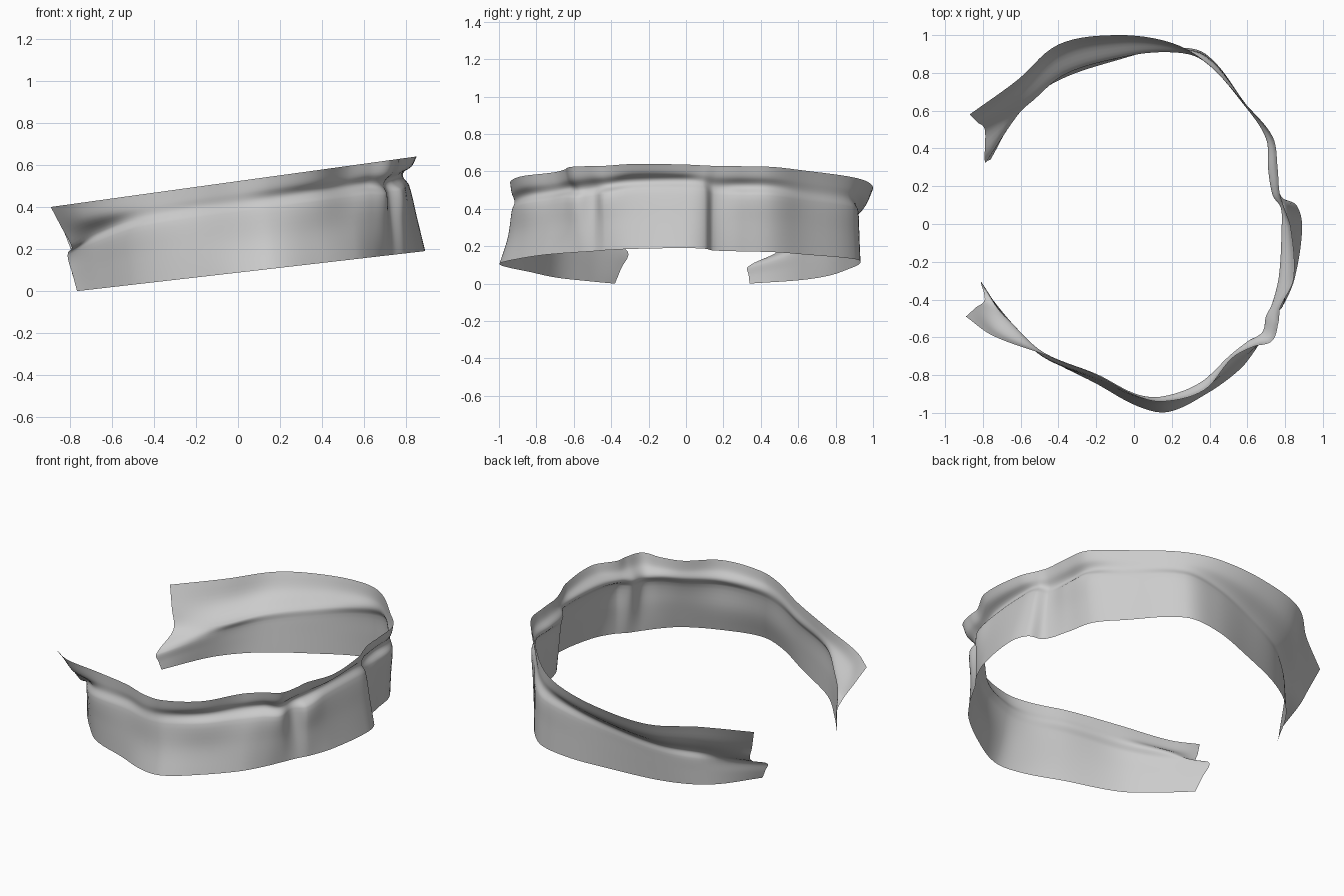
import bpy, bmesh
from mathutils import Vector
from mathutils.geometry import interpolate_bezier

if "Cube" in bpy.data.objects:
    bpy.data.objects.remove(bpy.data.objects["Cube"])

# Stations round the band, front-left end to back-left end:
# bottom x, y, top x, y, outward offset of the ledge, of the neck above it
STATIONS = [
    (-.765, -.38, -.89, -.49, 0, 0),
    (-.65, -.52, -.75, -.59, -.055, -.075),
    (-.48, -.695, -.48, -.69, .01, -.01),
    (-.20, -.845, -.20, -.80, 0, -.015),
    (.02, -.965, .0, -.905, -.015, -.02),
    (.18, -.995, .15, -.94, -.03, -.04),
    (.39, -.895, .37, -.88, -.025, -.05),
    (.56, -.77, .52, -.71, -.005, -.035),
    (.64, -.67, .63, -.65, -.005, -.045),
    (.70, -.57, .73, -.62, -.02, -.055),
    (.745, -.49, .765, -.52, -.05, -.065),
    (.79, -.43, .775, -.44, 0, -.05),
    (.85, -.29, .845, -.29, -.05, -.08),
    (.89, -.02, .83, -.02, -.035, -.06),
    (.86, .10, .79, .10, -.01, -.03),
    (.78, .145, .77, .17, -.03, -.04),
    (.735, .30, .76, .30, -.01, -.045),
    (.70, .47, .735, .46, 0, -.03),
    (.60, .62, .60, .625, 0, -.01),
    (.38, .90, .37, .865, .01, -.01),
    (.18, .93, .18, .965, -.03, -.045),
    (-.08, .87, -.10, 1.0, -.06, -.07),
    (-.40, .76, -.40, .95, -.06, -.075),
    (-.60, .61, -.62, .76, -.05, -.065),
    (-.76, .34, -.87, .58, 0, 0),
]
LAST = len(STATIONS) - 1
# Ledge height as a fraction of the strip, eased down towards both ends
FRACTION = {0: .42, 1: .54, 2: .63, 9: .63, 10: .65, 12: .69, 13: .70, 14: .69,
            18: .64, 19: .63, 20: .60, 21: .53, 22: .44, 23: .36, 24: .25}


def bottom_z(x):
    return max(0, .115 * (x + .765))


def top_z(x):
    return .40 + .138 * (x + .89)


def spline(pts, n):
    """Smooth path through unevenly spaced points, without overshoot."""
    tan = [(pts[min(i + 1, len(pts) - 1)] - pts[max(i - 1, 0)]).normalized()
           for i in range(len(pts))]
    out = [pts[0]]
    for i in range(len(pts) - 1):
        a, b = pts[i], pts[i + 1]
        d = (b - a).length / 3
        out += interpolate_bezier(a, a + tan[i] * d, b - tan[i + 1] * d, b, n + 1)[1:]
    return out


# Six guide rails: bottom, mid wall, ledge, neck, flare, top
rails = [[] for _ in range(6)]
for i, (bx, by, tx, ty, lo, no) in enumerate(STATIONS):
    p, q = STATIONS[max(i - 1, 0)], STATIONS[min(i + 1, LAST)]
    t = Vector((q[0] + q[2] - p[0] - p[2], q[1] + q[3] - p[1] - p[3], 0)).normalized()
    outward = Vector((t.y, -t.x, 0))
    bottom, top = Vector((bx, by, bottom_z(bx))), Vector((tx, ty, top_z(tx)))
    f = FRACTION.get(i, .66)
    ledge = bottom.lerp(top, f) + outward * lo
    neck = bottom.lerp(top, f + .11) + outward * no
    # Torn, notched ends of the strip
    if i == 0:
        ledge, neck = Vector((-.81, -.31, .17)), Vector((-.79, -.40, .21))
    if i == LAST:
        ledge, neck = Vector((-.79, .33, .09)), Vector((-.79, .50, .18))
    mid = (bottom + ledge) / 2
    if 3 < i < 7:
        mid -= outward * .012
    flare = neck.lerp(top, .45)
    if 0 < i < LAST:
        flare += outward * .22 * (top - neck).xy.length
    for rail, pt in zip(rails, (bottom, mid, ledge, neck, flare, top)):
        rail.append(pt)

# Loft the strip
bm = bmesh.new()
columns = [[bm.verts.new(v) for v in spline(list(col), 5)]
           for col in zip(*(spline(r, 7) for r in rails))]
for a, b in zip(columns, columns[1:]):
    for j in range(len(a) - 1):
        f = bm.faces.new((a[j], b[j], b[j + 1], a[j + 1]))
        f.smooth = True

mesh = bpy.data.meshes.new("folded_band")
bm.to_mesh(mesh)
bm.free()
band = bpy.data.objects.new("folded_band", mesh)
bpy.context.collection.objects.link(band)

grey = bpy.data.materials.new("light grey")
grey.diffuse_color = (.6, .6, .6, 1)
grey.use_nodes = True
grey.node_tree.nodes["Principled BSDF"].inputs["Base Color"].default_value = grey.diffuse_color
mesh.materials.append(grey)
